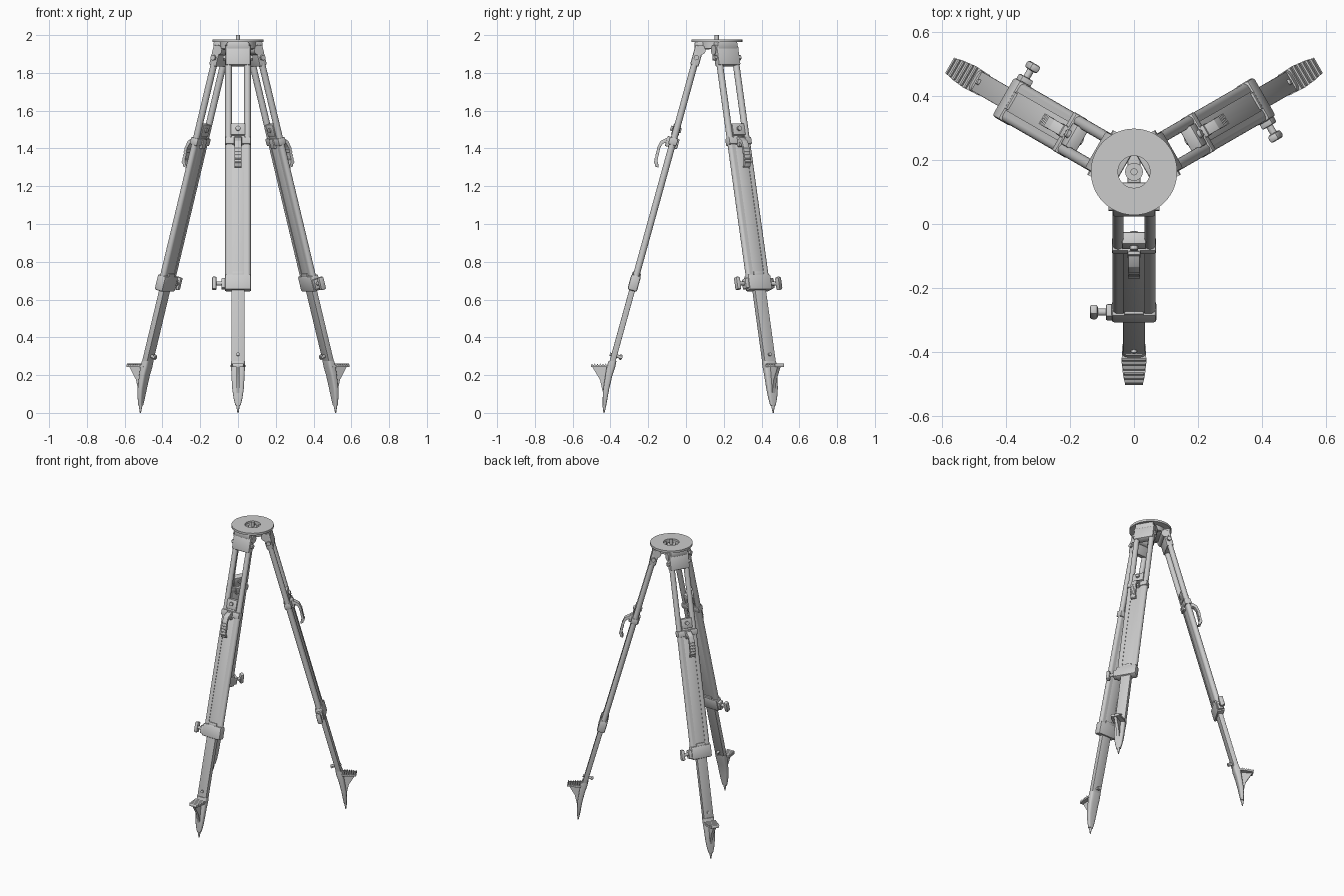
import bpy, bmesh, math
from mathutils import Matrix, Vector

if "Cube" in bpy.data.objects:
    bpy.data.objects.remove(bpy.data.objects["Cube"], do_unlink=True)

grey = bpy.data.materials.new("plain_grey")
grey.use_nodes = True
GREY = (0.6, 0.6, 0.6, 1)
grey.diffuse_color = GREY
grey.node_tree.nodes["Principled BSDF"].inputs["Base Color"].default_value = GREY

made = []
CENTRE = Vector((0, 0.163, 0))
I = Matrix.Identity(4)


def finish(bm, name, m=I, bevel=0):
    bmesh.ops.recalc_face_normals(bm, faces=bm.faces)
    if bevel:
        bmesh.ops.bevel(bm, geom=bm.edges[:], offset=bevel, segments=2,
                        affect='EDGES', profile=0.5)
    bm.transform(m)
    me = bpy.data.meshes.new(name)
    bm.to_mesh(me)
    bm.free()
    me.materials.append(grey)
    ob = bpy.data.objects.new(name, me)
    bpy.context.scene.collection.objects.link(ob)
    made.append(ob)
    return ob


def box(name, x, y, z, m=I, bevel=0):
    """Box from (min, max) pairs."""
    bm = bmesh.new()
    bmesh.ops.create_cube(bm, size=1)
    for v in bm.verts:
        v.co = Vector([(a + b) / 2 + c * (b - a)
                       for (a, b), c in zip((x, y, z), v.co)])
    return finish(bm, name, m, bevel)


def rod(name, p, q, r, m=I, sides=20, r2=None):
    p, q = Vector(p), Vector(q)
    bm = bmesh.new()
    bmesh.ops.create_cone(bm, cap_ends=True, segments=sides, radius1=r,
                          radius2=r if r2 is None else r2, depth=(q - p).length)
    turn = (q - p).to_track_quat('Z', 'Y').to_matrix().to_4x4()
    bm.transform(Matrix.Translation((p + q) / 2) @ turn)
    return finish(bm, name, m)


def prism(name, pts, axis, lo, hi, m=I, bevel=0):
    """Extrude a flat outline along x (outline y,z) or z (outline x,y)."""
    bm = bmesh.new()
    at = (lambda a, b, t: (t, a, b)) if axis == 'x' else (lambda a, b, t: (a, b, t))
    ends = [[bm.verts.new(at(a, b, t)) for a, b in pts] for t in (lo, hi)]
    for e in ends:
        bm.faces.new(e)
    n = len(pts)
    for i in range(n):
        j = (i + 1) % n
        bm.faces.new((ends[0][i], ends[0][j], ends[1][j], ends[1][i]))
    return finish(bm, name, m, bevel)


def loft(name, rings, m=I, sides=20):
    """Rounded-square sections: height, centre y, half width, half depth."""
    bm = bmesh.new()
    loops = []
    for z, y, w, d in rings:
        loop = []
        for i in range(sides):
            a = math.tau * (i + 0.5) / sides
            c, s = math.cos(a), math.sin(a)
            loop.append(bm.verts.new((w * math.copysign(abs(c) ** 0.5, c),
                                      y + d * math.copysign(abs(s) ** 0.5, s), z)))
        loops.append(loop)
    for a, b in zip(loops, loops[1:]):
        for i in range(sides):
            j = (i + 1) % sides
            bm.faces.new((a[i], a[j], b[j], b[i]))
    bm.faces.new(loops[0])
    bm.faces.new(loops[-1])
    return finish(bm, name, m)


def ring(name, r_in, r_out, lo, hi, sides=64):
    bm = bmesh.new()
    prof = [(r_in, lo), (r_out, lo), (r_out, hi), (r_in, hi)]
    vs = [bm.verts.new((r, 0, z)) for r, z in prof]
    es = [bm.edges.new((vs[i], vs[(i + 1) % 4])) for i in range(4)]
    bmesh.ops.spin(bm, geom=vs + es, cent=(0, 0, 0), axis=(0, 0, 1),
                   angle=math.tau, steps=sides, use_merge=True)
    bmesh.ops.remove_doubles(bm, verts=bm.verts, dist=1e-5)
    return finish(bm, name, Matrix.Translation(CENTRE))


# Head plate and central fixing screw
ring("head_plate", 0.05, 0.135, 1.963, 1.978)
ring("head_collar", 0.05, 0.095, 1.93, 1.964)
cy = CENTRE.y
rod("fixing_screw", (0, cy, 1.90), (0, cy, 2.0), 0.011)
rod("screw_collar", (0, cy, 1.945), (0, cy, 1.965), 0.028)
box("screw_arm", (-0.02, 0.02), (cy - 0.08, cy + 0.08), (1.932, 1.946), bevel=0.003)
rod("screw_grip", (0, cy, 1.865), (0, cy, 1.93), 0.022, sides=12)


def build_leg(side, k):
    turn = (Matrix.Translation(CENTRE) @ Matrix.Rotation(k * math.tau / 3, 4, 'Z')
            @ Matrix.Translation(-CENTRE))
    # Leg space: z runs up the leg from the hinge, -y is the outer side
    leg = (turn @ Matrix.Translation((0, 0.06, 1.9))
           @ Matrix.Rotation(-math.atan(0.276), 4, 'X'))
    n = side + "_"

    # Hinge on the head
    box(n + "hinge_lug", (-0.06, 0.06), (0.045, 0.13), (1.925, 1.964), turn, 0.006)
    box(n + "leg_cap", (-0.067, 0.067), (-0.022, 0.024), (-0.065, 0.045), leg, 0.008)
    rod(n + "hinge_barrel", (-0.07, 0.012, 0.025), (0.07, 0.012, 0.025), 0.026, leg)
    rod(n + "hinge_bolt", (-0.08, 0, -0.02), (0.08, 0, -0.02), 0.015, leg, 6)

    # Upper leg: twin tubes, panel and crossbar
    for s, word in ((-1, "inner_"), (1, "outer_")):
        rod(n + word + "tube", (s * 0.05, 0, -0.03), (s * 0.05, 0, -1.27), 0.0175, leg)
        box(n + word + "panel_edge", *[sorted((s * 0.033, s * 0.05)), (-0.0175, 0.0175),
            (-1.25, -0.47)], leg)
    box(n + "crossbar", (-0.069, 0.069), (-0.023, 0.023), (-0.50, -0.46), leg, 0.006)

    # Sliding lower leg with its end block
    box(n + "lower_leg", (-0.034, 0.034), (-0.0155, 0.0155), (-1.70, -0.45), leg, 0.003)
    box(n + "end_block", (-0.038, 0.038), (-0.021, 0.019), (-0.45, -0.385), leg, 0.005)
    rod(n + "end_block_bolt", (0, -0.032, -0.415), (0, 0.026, -0.415), 0.013, leg, 12)

    # Carrying handle
    box(n + "handle_mount", (-0.02, 0.02), (-0.036, 0.03), (-0.515, -0.46), leg, 0.005)
    outer = [(-0.085, 1.465), (-0.135, 1.44), (-0.15, 1.41), (-0.168, 1.33),
             (-0.163, 1.305), (-0.145, 1.298)]
    inner = [(-0.145, 1.31), (-0.152, 1.335), (-0.136, 1.405), (-0.122, 1.425),
             (-0.085, 1.44)]
    prism(n + "handle", outer + inner, 'x', -0.018, 0.018, turn, 0.002)
    for i in range(5):
        y, z = -0.145 - 0.0042 * i, 1.40 - 0.018 * i
        rod(n + "handle_ridge_%d" % i, (-0.019, y, z), (0.019, y, z), 0.009, turn, 10)

    # Clamp and wing screw
    box(n + "clamp", (-0.07, 0.07), (-0.026, 0.026), (-1.30, -1.215), leg, 0.01)
    box(n + "clamp_ear", (-0.088, -0.06), (-0.02, 0.02), (-1.29, -1.235), leg, 0.005)
    box(n + "clamp_tab", (-0.03, 0.03), (-0.023, 0.023), (-1.22, -1.2), leg, 0.003)
    rod(n + "wing_shaft", (-0.08, 0, -1.26), (-0.12, 0, -1.26), 0.011, leg)
    box(n + "wing_grip", (-0.138, -0.113), (-0.016, 0.016), (-1.295, -1.225), leg, 0.008)

    # Shoe, spike and bolt
    rod(n + "shoe_bolt", (0, -0.024, -1.655), (0, 0.045, -1.655), 0.009, leg)
    rod(n + "shoe_bolt_head", (0, 0.03, -1.655), (0, 0.042, -1.655), 0.014, leg, 6)
    loft(n + "shoe", [(0.275, -0.389, 0.037, 0.021), (0.245, -0.397, 0.037, 0.023),
                      (0.20, -0.408, 0.035, 0.019), (0.13, -0.422, 0.031, 0.016),
                      (0.08, -0.428, 0.024, 0.013), (0.04, -0.432, 0.014, 0.010)], turn)
    rod(n + "spike", (0, -0.432, 0.045), (0, -0.434, 0), 0.011, turn, 12, 0.003)

    # Foot pedal, its web and grip ridges
    prism(n + "pedal", [(-0.037, -0.395), (0.037, -0.395), (0.039, -0.43),
                        (0.034, -0.475), (0.027, -0.502), (-0.027, -0.502),
                        (-0.034, -0.475), (-0.039, -0.43)], 'z', 0.242, 0.253, turn)
    prism(n + "pedal_web", [(-0.40, 0.245), (-0.497, 0.245), (-0.455, 0.175),
                            (-0.438, 0.10), (-0.42, 0.10)], 'x', -0.009, 0.009, turn)
    for i in range(6):
        y, w = -0.425 - 0.0145 * i, 0.038 - 0.002 * i
        prism(n + "pedal_ridge_%d" % i, [(y - 0.005, 0.252), (y + 0.005, 0.252),
                                         (y, 0.262)], 'x', -w, w, turn)


for k, side in enumerate(("front", "left", "right")):
    build_leg(side, k)

# Smooth the round parts, keep the edges crisp
bpy.ops.object.select_all(action='DESELECT')
for ob in made:
    ob.select_set(True)
bpy.context.view_layer.objects.active = made[0]
bpy.ops.object.shade_smooth_by_angle(angle=math.radians(35))
